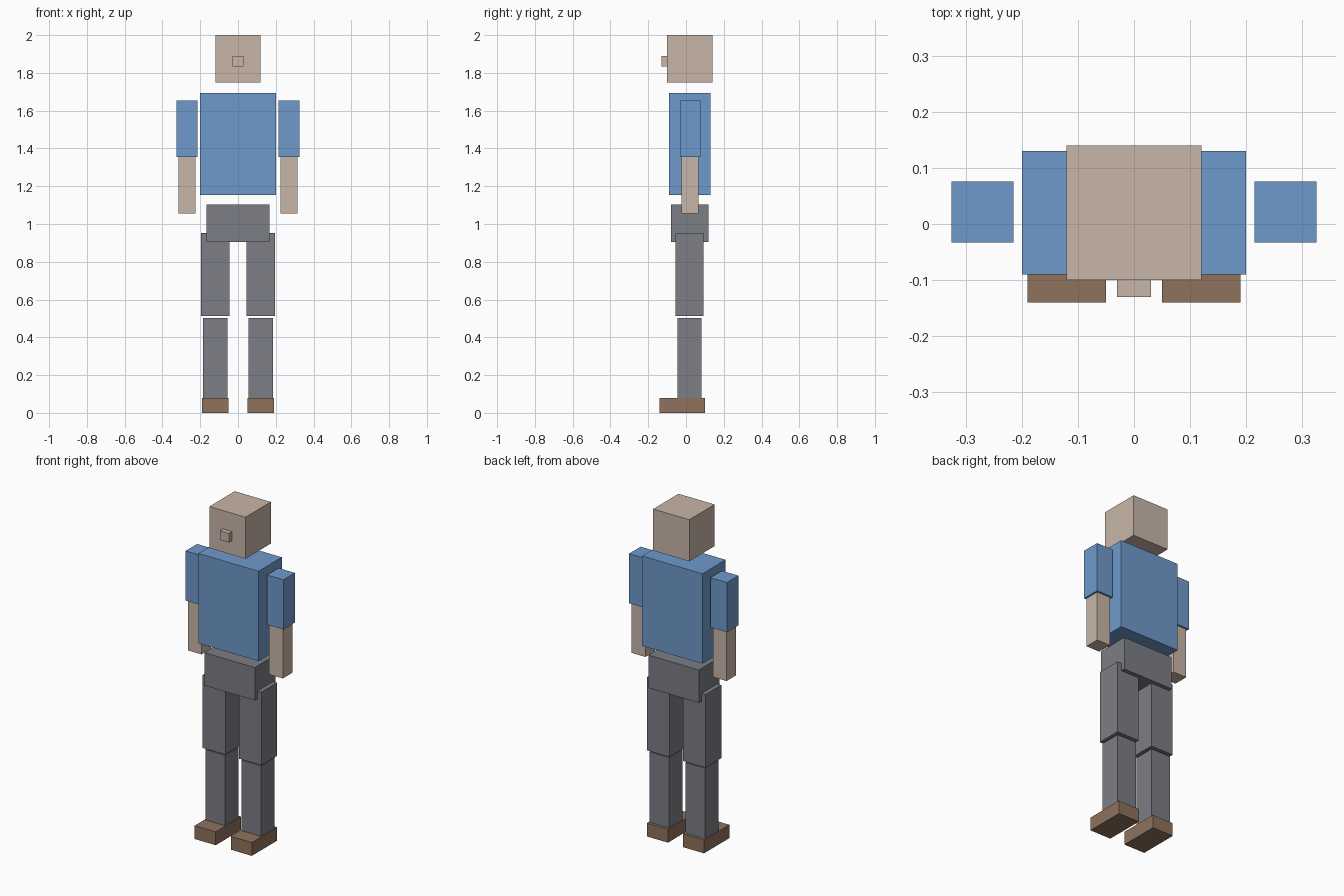
import bpy

if "Cube" in bpy.data.objects:
    bpy.data.objects.remove(bpy.data.objects["Cube"])


def srgb(r, g, b):
    def lin(c):
        c /= 255
        return c / 12.92 if c <= 0.04045 else ((c + 0.055) / 1.055) ** 2.4
    return (lin(r), lin(g), lin(b), 1)


def material(name, rgb):
    mat = bpy.data.materials.new(name)
    mat.diffuse_color = srgb(*rgb)
    mat.use_nodes = True
    mat.node_tree.nodes["Principled BSDF"].inputs["Base Color"].default_value = mat.diffuse_color
    return mat


skin = material("skin", (201, 182, 168))
blue = material("shirt_blue", (111, 154, 204))
grey = material("trouser_grey", (125, 126, 134))
brown = material("shoe_brown", (143, 115, 92))


def box(name, x, y, z, mat):
    """Box from (min, max) ranges on each axis."""
    ranges = (x, y, z)
    bpy.ops.mesh.primitive_cube_add(size=1, location=[(a + b) / 2 for a, b in ranges])
    obj = bpy.context.object
    obj.name = name
    obj.scale = [b - a for a, b in ranges]
    bpy.ops.object.transform_apply(location=False, rotation=False, scale=True)
    obj.data.materials.append(mat)


def pair(name, x, y, z, mat):
    """Left and right copies of a limb part."""
    box("left_" + name, x, y, z, mat)
    box("right_" + name, (-x[1], -x[0]), y, z, mat)


# Head and nose
box("head", (-0.12, 0.12), (-0.10, 0.14), (1.75, 2.0), skin)
box("nose", (-0.03, 0.03), (-0.13, -0.10), (1.835, 1.89), skin)

# Body
box("torso", (-0.20, 0.20), (-0.09, 0.13), (1.153, 1.693), blue)
box("pelvis", (-0.168, 0.168), (-0.08, 0.118), (0.905, 1.102), grey)

# Arms
pair("upper_arm", (0.215, 0.325), (-0.033, 0.076), (1.355, 1.653), blue)
pair("forearm", (0.225, 0.315), (-0.025, 0.065), (1.055, 1.355), skin)

# Legs
pair("thigh", (0.045, 0.195), (-0.056, 0.093), (0.513, 0.952), grey)
pair("shin", (0.055, 0.185), (-0.046, 0.083), (0.08, 0.503), grey)
pair("shoe", (0.05, 0.19), (-0.14, 0.10), (0.0, 0.08), brown)
